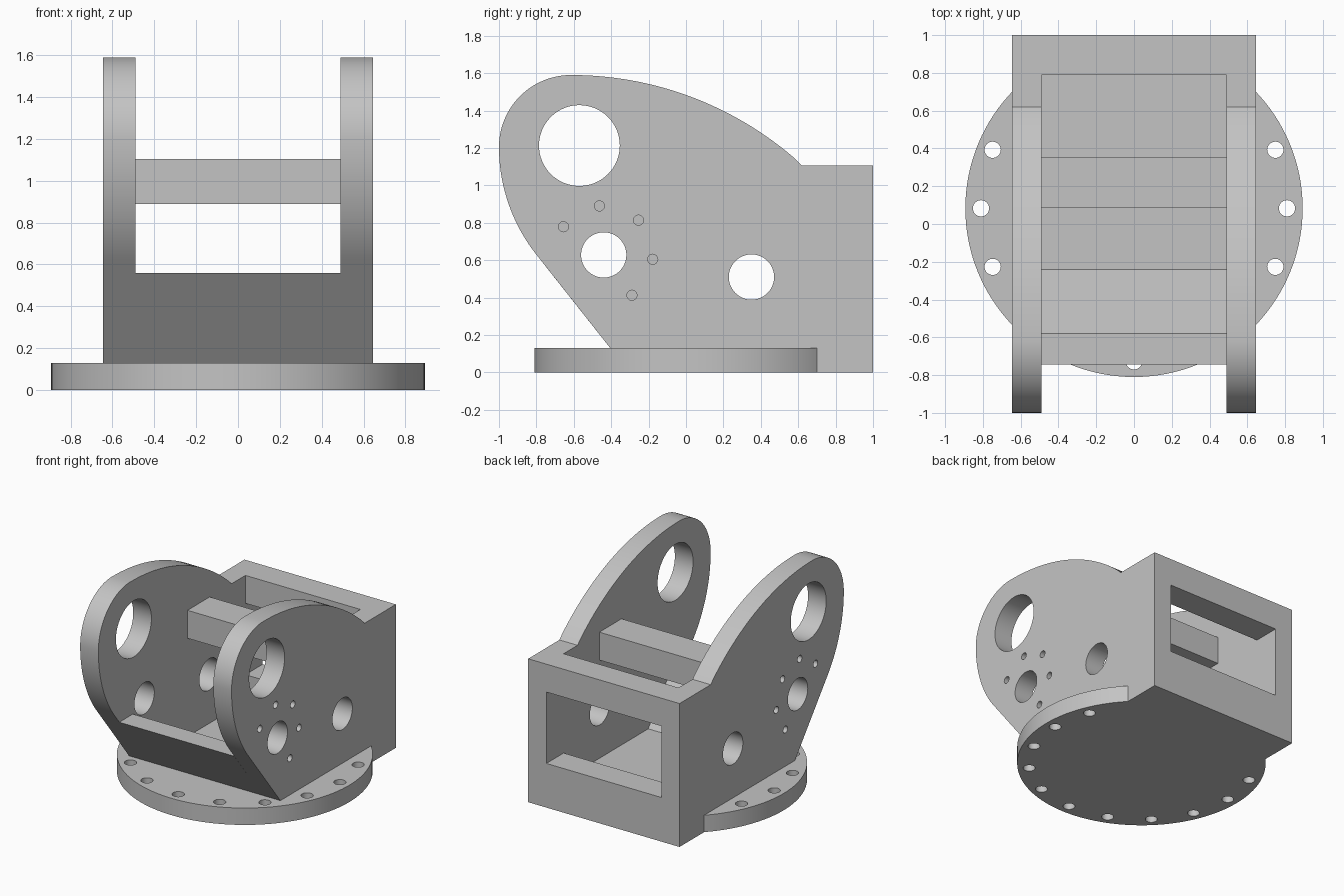
import bpy, bmesh
from math import radians, cos, sin
from mathutils import Matrix

cube = bpy.data.objects.get("Cube")
if cube:
    bpy.data.objects.remove(cube, do_unlink=True)

HALF, INNER = 0.645, 0.49          # outer and inner half widths of the cradle
FLOOR, TOP, BEAM = 0.13, 1.105, 0.89
DISC_Y, DISC_R = 0.083, 0.893

grey = bpy.data.materials.new("machined grey")
grey.use_nodes = True
grey.diffuse_color = (0.55, 0.55, 0.55, 1)
grey.node_tree.nodes["Principled BSDF"].inputs["Base Color"].default_value = grey.diffuse_color


def make(name, bm):
    bmesh.ops.recalc_face_normals(bm, faces=bm.faces)
    mesh = bpy.data.meshes.new(name)
    bm.to_mesh(mesh)
    bm.free()
    mesh.materials.append(grey)
    obj = bpy.data.objects.new(name, mesh)
    bpy.context.collection.objects.link(obj)
    return obj


def prism(name, profile, x0, x1):
    """Extrude a (y, z) outline along x."""
    bm = bmesh.new()
    face = bm.faces.new([bm.verts.new((x0, y, z)) for y, z in profile])
    new = bmesh.ops.extrude_face_region(bm, geom=[face])["geom"]
    verts = [v for v in new if isinstance(v, bmesh.types.BMVert)]
    bmesh.ops.translate(bm, verts=verts, vec=(x1 - x0, 0, 0))
    return make(name, bm)


def block(name, y0, y1, z0, z1, half):
    return prism(name, [(y0, z0), (y1, z0), (y1, z1), (y0, z1)], -half, half)


def cylinder(bm, centre, radius, depth, along_x=False, segments=48):
    turn = Matrix.Rotation(radians(90), 4, "Y") if along_x else Matrix()
    bmesh.ops.create_cone(bm, cap_ends=True, segments=segments, radius1=radius,
                          radius2=radius, depth=depth,
                          matrix=Matrix.Translation(centre) @ turn)


def arc(cy, cz, r, start, end, n):
    angles = [radians(start + (end - start) * i / n) for i in range(n + 1)]
    return [(cy + r * cos(a), cz + r * sin(a)) for a in angles]


def activate(obj):
    bpy.ops.object.select_all(action="DESELECT")
    obj.select_set(True)
    bpy.context.view_layer.objects.active = obj


def drill(obj, cutter_bm):
    cutter = make("hole_cutter", cutter_bm)
    cutter.hide_render = True
    mod = obj.modifiers.new("holes", "BOOLEAN")
    mod.operation, mod.solver, mod.object = "DIFFERENCE", "EXACT", cutter
    activate(obj)
    bpy.ops.object.modifier_apply(modifier=mod.name)
    bpy.data.objects.remove(cutter, do_unlink=True)
    activate(obj)
    bpy.ops.object.shade_smooth_by_angle(angle=radians(25))


# Round base flange with bolt holes outside the cradle footprint
bm = bmesh.new()
cylinder(bm, (0, DISC_Y, FLOOR / 2), DISC_R, FLOOR, segments=128)
flange = make("base_flange", bm)
bm = bmesh.new()
for i in range(-9, 2):
    a = radians(22.5 * i)
    cylinder(bm, (0.81 * cos(a), DISC_Y + 0.81 * sin(a), FLOOR / 2), 0.043, 0.4, segments=32)
drill(flange, bm)

# Side plates: slanted front, rounded nose, long curved back
outline = [(1, 0), (-0.405, 0), (-0.405, FLOOR)]
outline += arc(-0.072, 1.205, 0.928, 220, 180, 20)
outline += arc(-0.615, 1.205, 0.385, 180, 90, 28)[1:]
outline += arc(-0.615, -0.238, 1.828, 90, 47.5, 28)[1:-1]
outline += [(0.62, TOP), (1, TOP)]
for name, side in (("left_plate", 1), ("right_plate", -1)):
    plate = prism(name, outline, side * INNER, side * HALF)
    bm = bmesh.new()
    for y, z, r in ((-0.57, 1.213, 0.216), (-0.44, 0.628, 0.121), (0.35, 0.51, 0.121)):
        cylinder(bm, (side * 0.57, y, z), r, 0.5, True, 64)
    # Blind screw holes around the lower bore
    for i in range(5):
        a = radians(-55 + 50 * i)
        cylinder(bm, (side * HALF, -0.44 + 0.263 * cos(a), 0.628 + 0.263 * sin(a)),
                 0.027, 0.2, True, 24)
    drill(plate, bm)

# Floor, slanted front wall and low rear sill in one section
prism("floor_and_walls",
      [(-0.405, 0), (-0.405, FLOOR), (-0.745, 0.56), (-0.58, 0.56), (-0.24, FLOOR + 0.003),
       (0.79, FLOOR + 0.003), (0.79, 0.34), (1, 0.34), (1, 0)], -INNER, INNER)

# Beams joining the plates
block("rear_beam", 0.79, 1, BEAM, TOP, INNER)
block("middle_crossbar", 0.085, 0.355, BEAM, TOP, INNER)
